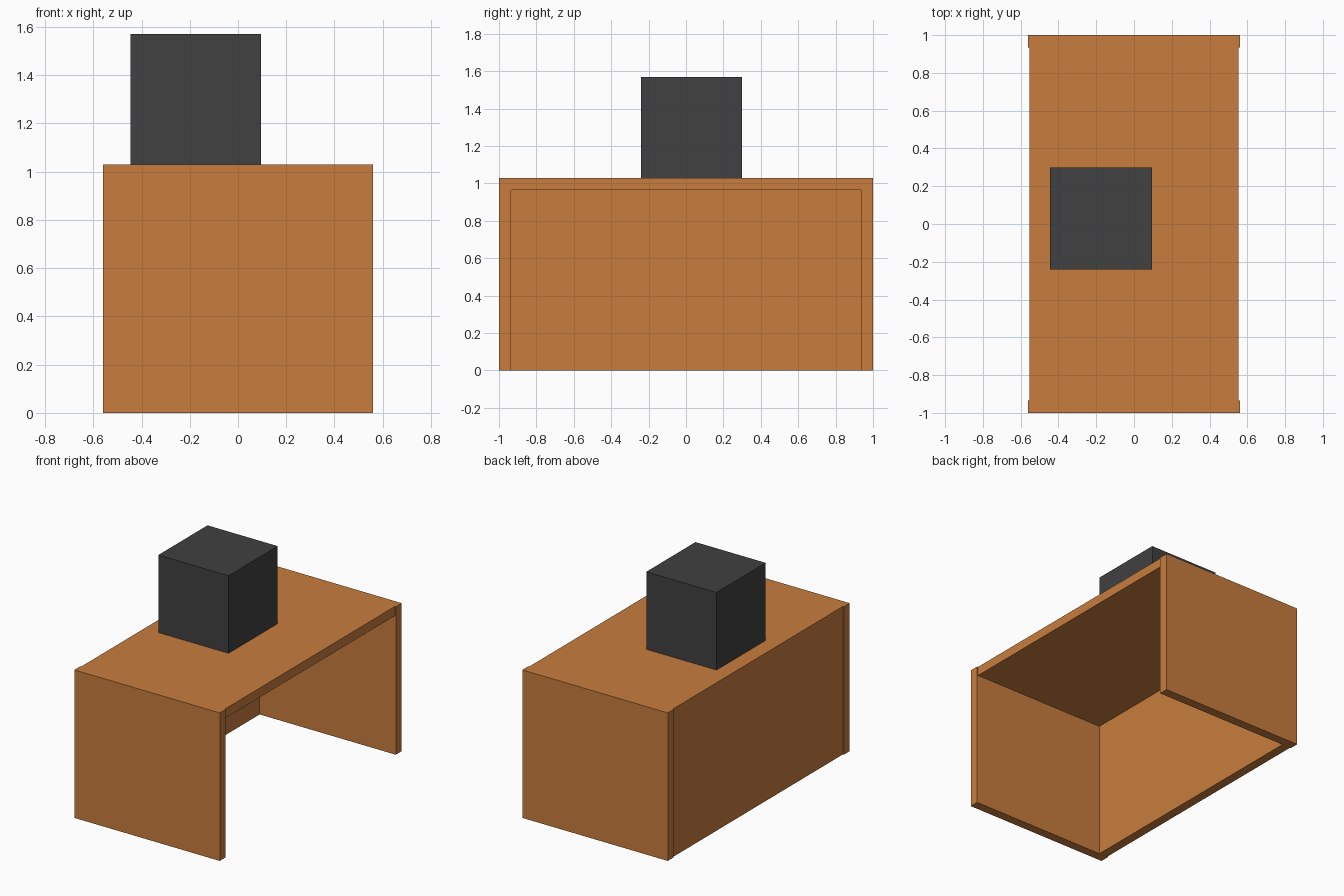
import bpy
import bmesh
from mathutils import Vector

if "Cube" in bpy.data.objects:
    bpy.data.objects.remove(bpy.data.objects["Cube"])


def material(name, rgb):
    m = bpy.data.materials.new(name)
    m.diffuse_color = (*rgb, 1.0)
    m.use_nodes = True
    m.node_tree.nodes["Principled BSDF"].inputs["Base Color"].default_value = m.diffuse_color
    return m


def box(name, lo, hi, mat):
    """Axis-aligned box between two opposite corners."""
    lo, hi = Vector(lo), Vector(hi)
    bm = bmesh.new()
    bmesh.ops.create_cube(bm, size=1.0)
    bmesh.ops.scale(bm, vec=hi - lo, verts=bm.verts)
    mesh = bpy.data.meshes.new(name)
    bm.to_mesh(mesh)
    bm.free()
    mesh.materials.append(mat)
    obj = bpy.data.objects.new(name, mesh)
    obj.location = (lo + hi) / 2
    bpy.context.collection.objects.link(obj)
    return obj


wood = material("wood", (0.58, 0.205, 0.048))
dark = material("dark_grey", (0.052, 0.052, 0.052))

HALF_LENGTH, HALF_DEPTH, HEIGHT = 1.0, 0.56, 1.03
THICK = 0.065
INSET = 0.007                       # top and back sit just inside the side panels
inner_y = HALF_LENGTH - THICK
inner_x = HALF_DEPTH - INSET

# Side panels at both ends of the desk
for label, s in (("left", -1), ("right", 1)):
    y0, y1 = sorted((s * inner_y, s * HALF_LENGTH))
    box(f"{label}_side_panel", (-HALF_DEPTH, y0, 0), (HALF_DEPTH, y1, HEIGHT), wood)

# Desk top between the side panels
box("desk_top", (-inner_x, -inner_y, HEIGHT - THICK), (inner_x, inner_y, HEIGHT), wood)

# Back panel below the top; the +x side stays open
box("back_panel", (-inner_x, -inner_y, 0),
    (-inner_x + THICK, inner_y, HEIGHT - THICK), wood)

# Dark cube standing on the desk
box("cube_on_desk", (-0.445, -0.24, HEIGHT), (0.095, 0.30, HEIGHT + 0.54), dark)
